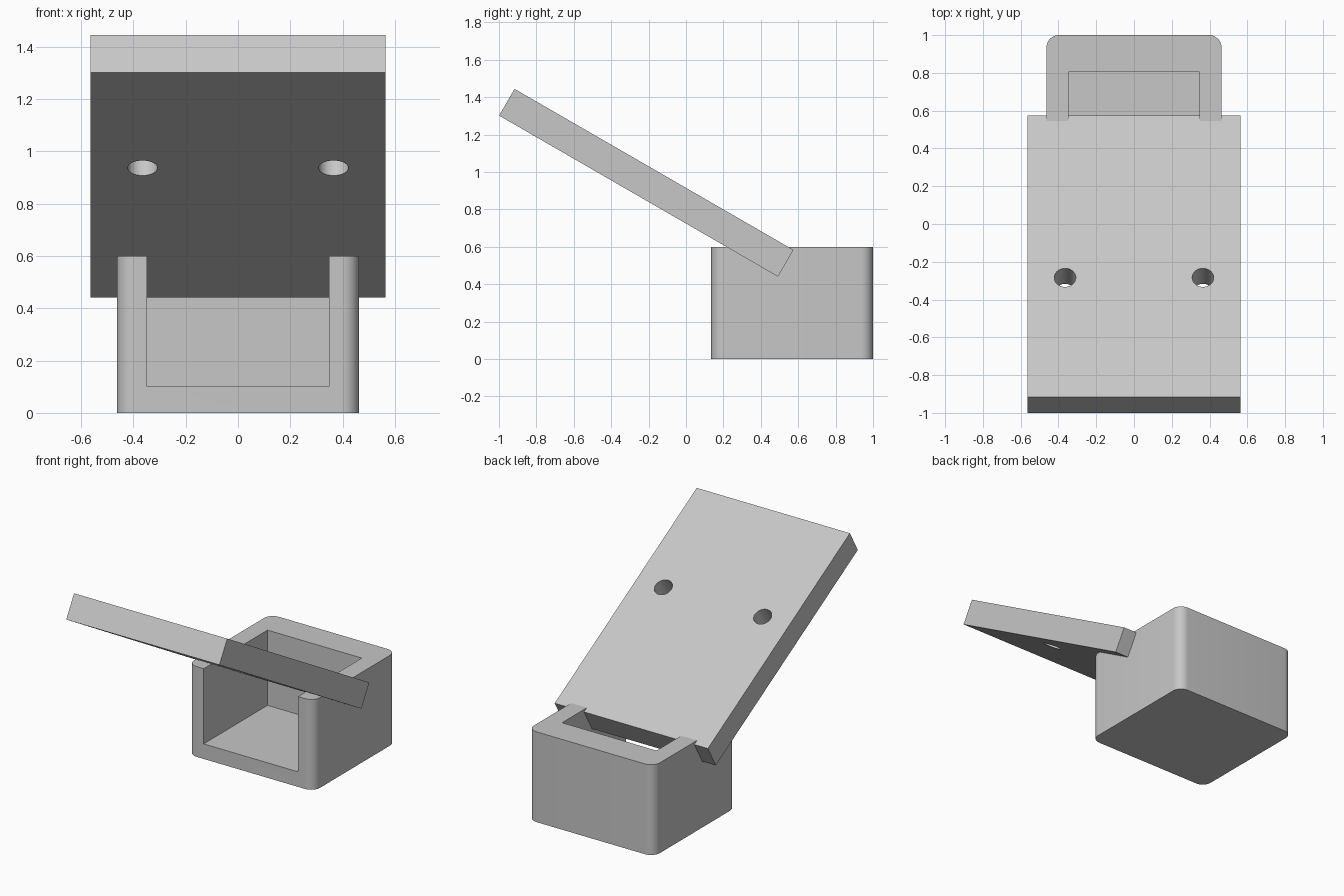
import bpy, bmesh, math
from mathutils import Matrix, Vector

if "Cube" in bpy.data.objects:
    bpy.data.objects.remove(bpy.data.objects["Cube"], do_unlink=True)

gray = bpy.data.materials.new("light_gray")
gray.use_nodes = True
gray.diffuse_color = (0.57, 0.57, 0.57, 1)
gray.node_tree.nodes["Principled BSDF"].inputs["Base Color"].default_value = gray.diffuse_color


def add_object(name, bm):
    mesh = bpy.data.meshes.new(name)
    bm.to_mesh(mesh)
    bm.free()
    mesh.materials.append(gray)
    obj = bpy.data.objects.new(name, mesh)
    bpy.context.collection.objects.link(obj)
    return obj


def box(name, low, high, corner=0):
    """Box between two corners, with optional rounded vertical edges."""
    low, high = Vector(low), Vector(high)
    bm = bmesh.new()
    bmesh.ops.create_cube(bm, size=1, matrix=Matrix.Translation((low + high) / 2)
                          @ Matrix.Diagonal((*(high - low), 1)))
    if corner:
        upright = [e for e in bm.edges
                   if abs(e.verts[0].co.z - e.verts[1].co.z) > corner]
        bmesh.ops.bevel(bm, geom=upright, offset=corner, segments=10,
                        profile=0.5, affect='EDGES')
    return add_object(name, bm)


def cut(obj, cutter):
    """Subtract the cutter, then discard it."""
    mod = obj.modifiers.new("cut", 'BOOLEAN')
    mod.operation, mod.solver, mod.object = 'DIFFERENCE', 'EXACT', cutter
    cutter.hide_render = True
    bpy.context.view_layer.objects.active = obj
    bpy.ops.object.modifier_apply(modifier=mod.name)
    bpy.data.objects.remove(cutter, do_unlink=True)


def smooth(obj):
    bpy.ops.object.select_all(action='DESELECT')
    obj.select_set(True)
    bpy.context.view_layer.objects.active = obj
    bpy.ops.object.shade_smooth_by_angle(angle=math.radians(30))


# Rounded holder, open at the top and front
holder = box("holder", (-0.463, 0.135, 0), (0.463, 1, 0.6), corner=0.065)
cut(holder, box("cavity_cutter", (-0.347, 0, 0.1), (0.347, 0.805, 0.8)))
smooth(holder)

# Tilted plate with two through holes
plate = box("tilted_plate", (-0.563, -0.861, -0.0825), (0.563, 0.861, 0.0825))
for side in (-1, 1):
    bm = bmesh.new()
    bmesh.ops.create_cone(bm, cap_ends=True, segments=48, radius1=0.057,
                          radius2=0.057, depth=0.4,
                          matrix=Matrix.Translation((side * 0.365, -0.13, 0)))
    cut(plate, add_object("hole_cutter", bm))
smooth(plate)
plate.location = (0, -0.2125, 0.9425)
plate.rotation_euler.x = math.radians(-30)
